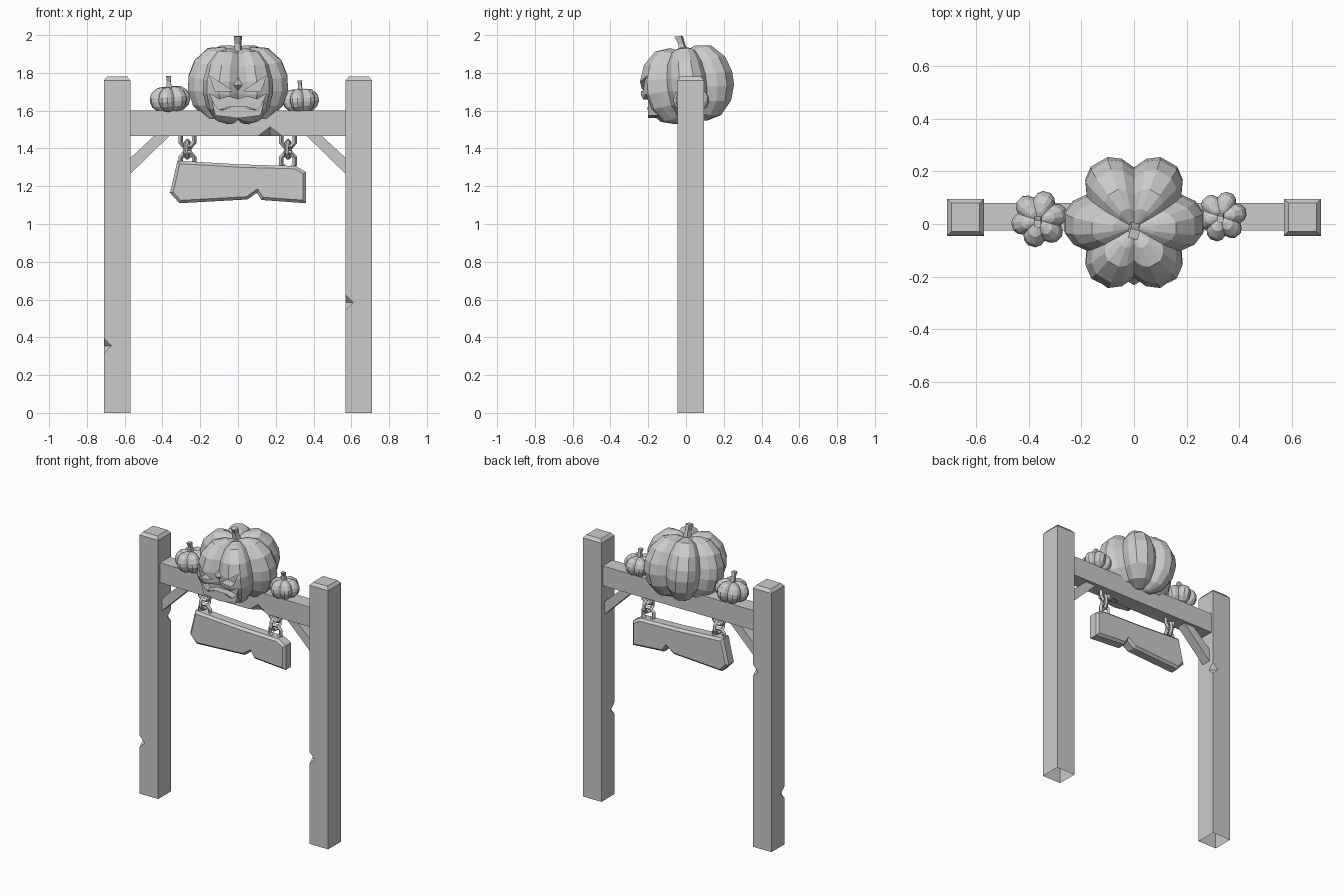
import bpy, bmesh, math
from mathutils import Matrix, Vector

if "Cube" in bpy.data.objects:
    bpy.data.objects.remove(bpy.data.objects["Cube"])


def make(name, bm):
    bmesh.ops.recalc_face_normals(bm, faces=bm.faces[:])
    me = bpy.data.meshes.new(name)
    bm.to_mesh(me)
    bm.free()
    ob = bpy.data.objects.new(name, me)
    bpy.context.collection.objects.link(ob)
    return ob


def prism(name, pts, y0, y1, bevel=0):
    """Extrude an x/z outline from y0 to y1, optionally chamfering both rims."""
    bm = bmesh.new()
    face = bm.faces.new([bm.verts.new((x, y0, z)) for x, z in pts])
    ext = bmesh.ops.extrude_face_region(bm, geom=[face])["geom"]
    vs = [v for v in ext if isinstance(v, bmesh.types.BMVert)]
    bmesh.ops.translate(bm, verts=vs, vec=(0, y1 - y0, 0))
    bmesh.ops.recalc_face_normals(bm, faces=bm.faces[:])
    if bevel:
        rims = [f for f in bm.faces if abs(f.normal.y) > 0.9]
        for f in rims:
            d = f.normal * bevel
            bmesh.ops.inset_region(bm, faces=[f], thickness=bevel, use_even_offset=True)
            for v in f.verts:
                v.co += d
    return make(name, bm)


def chip(p, size):
    """Octahedral cutter for a chipped corner."""
    bm = bmesh.new()
    bmesh.ops.create_icosphere(bm, subdivisions=1, radius=1)
    bm.clear()
    vs = [bm.verts.new(Vector(p) + Vector(s) * 1) for s in
          [(size[0], 0, 0), (0, size[1], 0), (-size[0], 0, 0), (0, -size[1], 0)]]
    for sz in (size[2], -size[2]):
        tip = bm.verts.new(Vector(p) + Vector((0, 0, sz)))
        for i in range(4):
            bm.faces.new((vs[i], vs[(i + 1) % 4], tip))
    bm.faces.new  # solid is closed by the two tips
    return make("chip_cutter", bm)


def carve(ob, cutters):
    for c in cutters:
        m = ob.modifiers.new("cut", "BOOLEAN")
        m.object, m.operation, m.solver = c, "DIFFERENCE", "EXACT"
    bpy.context.view_layer.update()
    dg = bpy.context.evaluated_depsgraph_get()
    me = bpy.data.meshes.new_from_object(ob.evaluated_get(dg))
    ob.modifiers.clear()
    ob.data = me
    for c in cutters:
        bpy.data.objects.remove(c)


# posts: chamfered cap, chipped corners, open bottom
def post(name, x, chips):
    bm = bmesh.new()
    rings = []
    for h, z in ((0.07, 0), (0.07, 1.76), (0.054, 1.78)):
        rings.append([bm.verts.new((x + sx * h, 0.025 + sy * h, z))
                      for sx, sy in ((-1, -1), (1, -1), (1, 1), (-1, 1))])
    for a, b in zip(rings, rings[1:]):
        for i in range(4):
            bm.faces.new((a[i], a[(i + 1) % 4], b[(i + 1) % 4], b[i]))
    bm.faces.new(rings[0])
    bm.faces.new(rings[-1])
    ob = make(name, bm)
    carve(ob, [chip(p, (0.04, 0.04, 0.04)) for p in chips])
    bm = bmesh.new()
    bm.from_mesh(ob.data)
    low = [f for f in bm.faces if all(v.co.z < 1e-4 for v in f.verts)]
    bmesh.ops.delete(bm, geom=low, context="FACES")
    bm.to_mesh(ob.data)
    bm.free()


post("left_post", -0.64, [(-0.71, -0.045, 0.355), (-0.57, 0.095, 1.2)])
post("right_post", 0.64, [(0.57, -0.045, 0.585)])

# crossbeam and corner braces
beam = prism("crossbeam", [(-0.58, 1.465), (0.58, 1.465), (0.58, 1.6), (-0.58, 1.6)], -0.025, 0.08)
carve(beam, [chip((0.17, -0.025, 1.465), (0.065, 0.04, 0.05)),
             chip((-0.13, 0.08, 1.6), (0.05, 0.03, 0.03))])
for s, side in ((-1, "left"), (1, "right")):
    prism(side + "_brace", [(s * 0.575, 1.26), (s * 0.575, 1.345), (s * 0.44, 1.47), (s * 0.36, 1.47)],
          -0.005, 0.06)

# hanging sign
prism("sign_board", [(-0.32, 1.335), (0.02, 1.315), (0.305, 1.307), (0.36, 1.275), (0.36, 1.11),
                     (0.125, 1.127), (0.10, 1.165), (0.05, 1.13), (-0.31, 1.11), (-0.36, 1.165)],
      0.0, 0.055, 0.015)


# chain links: octagonal rings, square section
def link(name, loc, turn, w, h, t):
    bm = bmesh.new()
    n, rings = 8, []
    for i in range(n):
        a = 2 * math.pi * (i + 0.5) / n
        c = Vector((math.cos(a) * w / 0.924, 0, math.sin(a) * h / 0.924))
        r = Vector((math.cos(a), 0, math.sin(a)))
        rings.append([bm.verts.new(c + r * (u * t) + Vector((0, v * t, 0)))
                      for u, v in ((-1, 0), (0, -1), (1, 0), (0, 1))])
    for i in range(n):
        a, b = rings[i], rings[(i + 1) % n]
        for j in range(4):
            bm.faces.new((a[j], a[(j + 1) % 4], b[(j + 1) % 4], b[j]))
    ob = make(name, bm)
    ob.matrix_world = Matrix.Translation(loc) @ Matrix.Rotation(turn, 4, "Z")


for x, side in ((-0.268, "left"), (0.265, "right")):
    for i, (z, turn) in enumerate(((1.45, 0.15), (1.395, 1.3), (1.335, 0.15))):
        link(f"{side}_chain_link_{i}", (x, 0.027, z), turn, 0.036, 0.042, 0.013)


# pumpkins: lobed rings plus a bent square stem
PROFILE = [(0.3, 0.96), (0.6, 0.92), (0.87, 0.6), (0.99, 0.2), (1, -0.15), (0.9, -0.55), (0.65, -0.9), (0.35, -1)]
LOBE = [(-30, 0.78), (-19, 0.92), (-8, 1.0), (8, 1.0), (19, 0.92)]


def pumpkin(name, loc, r, h, rot, stem):
    mat = Matrix.Translation(loc) @ Matrix.Rotation(rot[1], 4, "Y") @ \
        Matrix.Rotation(rot[0], 4, "X") @ Matrix.Rotation(rot[2], 4, "Z")
    bm = bmesh.new()
    rings = []
    for pr, pz in PROFILE:
        ring = []
        for k in range(6):
            for d, f in LOBE:
                a = math.radians(60 * k + d)
                ring.append(bm.verts.new((r * pr * f * math.cos(a), r * pr * f * math.sin(a),
                                          h * pz * (1 - 0.45 * (1 - f)))))
        rings.append(ring)
    n = len(rings[0])
    for a, b in zip(rings, rings[1:]):
        for i in range(n):
            bm.faces.new((a[i], a[(i + 1) % n], b[(i + 1) % n], b[i]))
    for ring, z in ((rings[0], 0.82), (rings[-1], -0.88)):
        c = bm.verts.new((0, 0, h * z))
        for i in range(n):
            bm.faces.new((ring[i], ring[(i + 1) % n], c))
    bm.transform(mat)
    body = make(name, bm)
    bm = bmesh.new()
    w, top = stem
    prev = None
    for t, s in ((0, 1.1), (0.55, 0.75), (1, 1.0)):
        z = h * 0.8 + t * (top - h * 0.8)
        ring = [bm.verts.new((w * s * math.cos(q * math.pi / 2 + 0.5),
                              w * s * math.sin(q * math.pi / 2 + 0.5) - 0.6 * w * t * t, z)) for q in range(4)]
        if prev:
            for i in range(4):
                bm.faces.new((prev[i], prev[(i + 1) % 4], ring[(i + 1) % 4], ring[i]))
        else:
            bm.faces.new(ring)
        prev = ring
    bm.faces.new(prev)
    bm.transform(mat)
    make(name + "_stem", bm)
    return body


big = pumpkin("large_pumpkin", (0, 0.005, 1.742), 0.267, 0.205, (0.11, 0, 0), (0.026, 0.255))
pumpkin("left_small_pumpkin", (-0.36, 0.018, 1.662), 0.108, 0.068, (0.05, -0.08, 0.25), (0.019, 0.122))
pumpkin("right_small_pumpkin", (0.332, 0.028, 1.655), 0.096, 0.062, (0, -0.06, 0.2), (0.017, 0.105))

# carved eyes and jagged mouth
cuts = [prism("eye_cutter", [(s * 0.15, 1.785), (s * 0.03, 1.705), (s * 0.12, 1.70)], -0.4, -0.17)
        for s in (-1, 1)]
cuts.append(prism("mouth_cutter", [(-0.15, 1.69), (-0.10, 1.66), (-0.05, 1.675), (0, 1.66), (0.05, 1.675),
                                   (0.10, 1.66), (0.15, 1.69), (0.11, 1.6), (0.05, 1.62), (-0.05, 1.62),
                                   (-0.11, 1.6)], -0.4, -0.15))
carve(big, cuts)

# nose ridge and lower lip filling the front groove
bm = bmesh.new()
tip = bm.verts.new((0, -0.232, 1.735))
rim = [bm.verts.new(p) for p in ((0, -0.15, 1.85), (0.055, -0.2, 1.74), (0, -0.17, 1.675), (-0.055, -0.2, 1.74))]
for i in range(4):
    bm.faces.new((rim[i], rim[(i + 1) % 4], tip))
bm.faces.new(rim)
make("nose_ridge", bm)
prism("lower_lip", [(-0.14, 1.65), (-0.10, 1.605), (-0.05, 1.622), (0.05, 1.622), (0.10, 1.605), (0.14, 1.65),
                    (0.12, 1.575), (0.0, 1.56), (-0.12, 1.575)], -0.2, -0.13)
